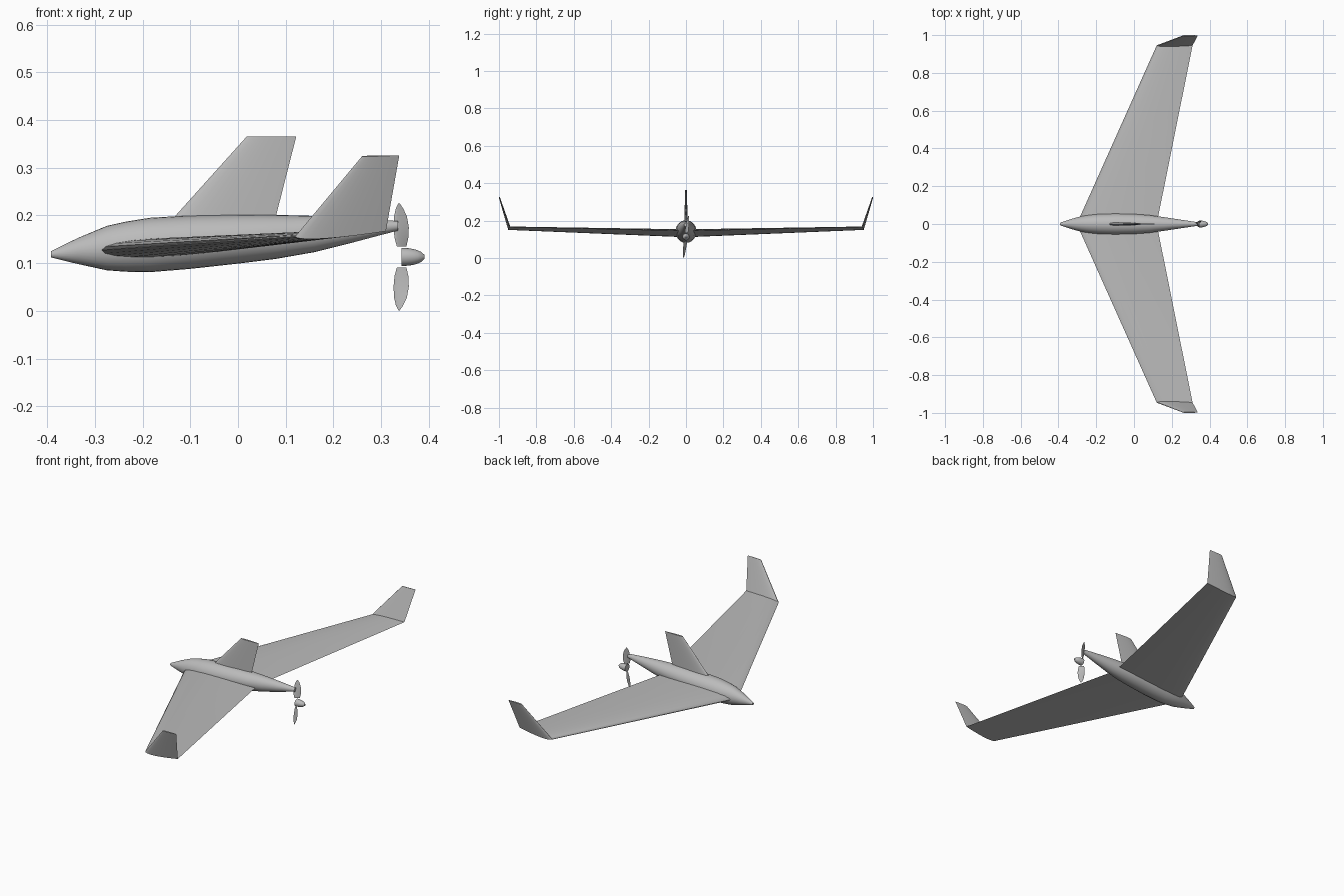
import bpy, bmesh, math
from mathutils import Vector

cube = bpy.data.objects.get("Cube")
if cube:
    bpy.data.objects.remove(cube, do_unlink=True)

GREY = (0.5, 0.5, 0.5, 1)
grey = bpy.data.materials.new("light_grey")
grey.use_nodes = True
grey.diffuse_color = GREY
grey.node_tree.nodes["Principled BSDF"].inputs["Base Color"].default_value = GREY


def loft(name, rings, cap_start=True, cap_end=True, angle=35):
    """Skin a list of closed rings into one smooth-shaded object."""
    bm = bmesh.new()
    rows = [[bm.verts.new(p) for p in ring] for ring in rings]
    n = len(rows[0])
    for a, b in zip(rows, rows[1:]):
        for i in range(n):
            j = (i + 1) % n
            bm.faces.new((a[i], a[j], b[j], b[i]))
    if cap_start:
        bm.faces.new(rows[0])
    if cap_end:
        bm.faces.new(rows[-1])
    bmesh.ops.recalc_face_normals(bm, faces=bm.faces)
    mesh = bpy.data.meshes.new(name)
    bm.to_mesh(mesh)
    bm.free()
    mesh.materials.append(grey)
    obj = bpy.data.objects.new(name, mesh)
    bpy.context.collection.objects.link(obj)
    bpy.ops.object.select_all(action="DESELECT")
    obj.select_set(True)
    bpy.context.view_layer.objects.active = obj
    bpy.ops.object.shade_smooth_by_angle(angle=math.radians(angle))
    return obj


def ellipse(x, bottom, top, half_width, n=28):
    """Ring across the x axis."""
    mid, half = (top + bottom) / 2, (top - bottom) / 2
    return [(x, half_width * math.cos(2 * math.pi * i / n),
             mid + half * math.sin(2 * math.pi * i / n)) for i in range(n)]


def airfoil(lead, trail, normal, thickness, n=12):
    """Symmetric wing section from leading to trailing edge."""
    lead, trail = Vector(lead), Vector(trail)
    normal = Vector(normal)

    def point(k, side):
        s = (1 - math.cos(math.pi * k / n)) / 2
        h = 5 * thickness * (0.2969 * math.sqrt(s) - 0.126 * s - 0.3516 * s**2
                             + 0.2843 * s**3 - 0.1036 * s**4)
        return lead.lerp(trail, s) + normal * h * side
    return ([point(k, 1) for k in range(n)] + [trail]
            + [point(k, -1) for k in range(n - 1, 0, -1)])


# Fuselage: x, bottom, top, half width
stations = [
    (-0.392, 0.112, 0.125, 0.006), (-0.335, 0.098, 0.153, 0.026),
    (-0.275, 0.085, 0.178, 0.042), (-0.235, 0.082, 0.187, 0.049),
    (-0.185, 0.081, 0.195, 0.054), (-0.1, 0.088, 0.2, 0.056),
    (0.0, 0.099, 0.202, 0.053), (0.08, 0.109, 0.201, 0.047),
    (0.16, 0.123, 0.199, 0.036), (0.24, 0.143, 0.195, 0.024),
    (0.3, 0.159, 0.191, 0.015), (0.335, 0.168, 0.188, 0.01),
]
loft("fuselage", [ellipse(*s) for s in stations])

# Swept wings with raised tips, mirrored across the centreline
wing = loft("wings", [
    airfoil((-0.303, 0, 0.126), (0.12, 0, 0.146), (0, 0, 1), 0.04),
    airfoil((0.12, 0.945, 0.156), (0.31, 0.945, 0.167), (0, -0.7, 1), 0.016),
    airfoil((0.26, 0.998, 0.324), (0.338, 0.998, 0.326), (0, -0.95, 0.3), 0.006),
], cap_start=False)
mirror = wing.modifiers.new("mirror", "MIRROR")
mirror.use_axis = (False, True, False)

# Central fin
loft("tail_fin", [
    airfoil((-0.162, 0, 0.165), (0.071, 0, 0.165), (0, 1, 0), 0.02),
    airfoil((0.018, 0, 0.365), (0.122, 0, 0.365), (0, 1, 0), 0.009),
])

# Spinner: rounded cone with a flat front face
HUB_Z = 0.113
rings = []
for k in range(8):
    t = k / 7 * 0.97
    r = 0.019 * math.sqrt(1 - t * t)
    rings.append(ellipse(0.343 + 0.049 * t, HUB_Z - r, HUB_Z + r, r, 20))
loft("spinner", rings)

# Propeller blades: distance from hub, front x, rear x, sideways twist
blade = [(0.022, 0.333, 0.353, 0.008), (0.04, 0.328, 0.357, 0.009),
         (0.062, 0.326, 0.358, 0.008), (0.085, 0.327, 0.354, 0.006),
         (0.102, 0.331, 0.346, 0.004), (0.112, 0.336, 0.339, 0.001)]
for label, side in (("upper", 1), ("lower", -1)):
    sections = []
    for d, front, rear, twist in blade:
        lean = 0.12 * d
        z = HUB_Z + side * d
        sections.append(airfoil((front, side * (lean - twist), z),
                                (rear, side * (lean + twist), z),
                                (0, side, 0), 0.08 * (rear - front), 6))
    loft(label + "_propeller_blade", sections)
